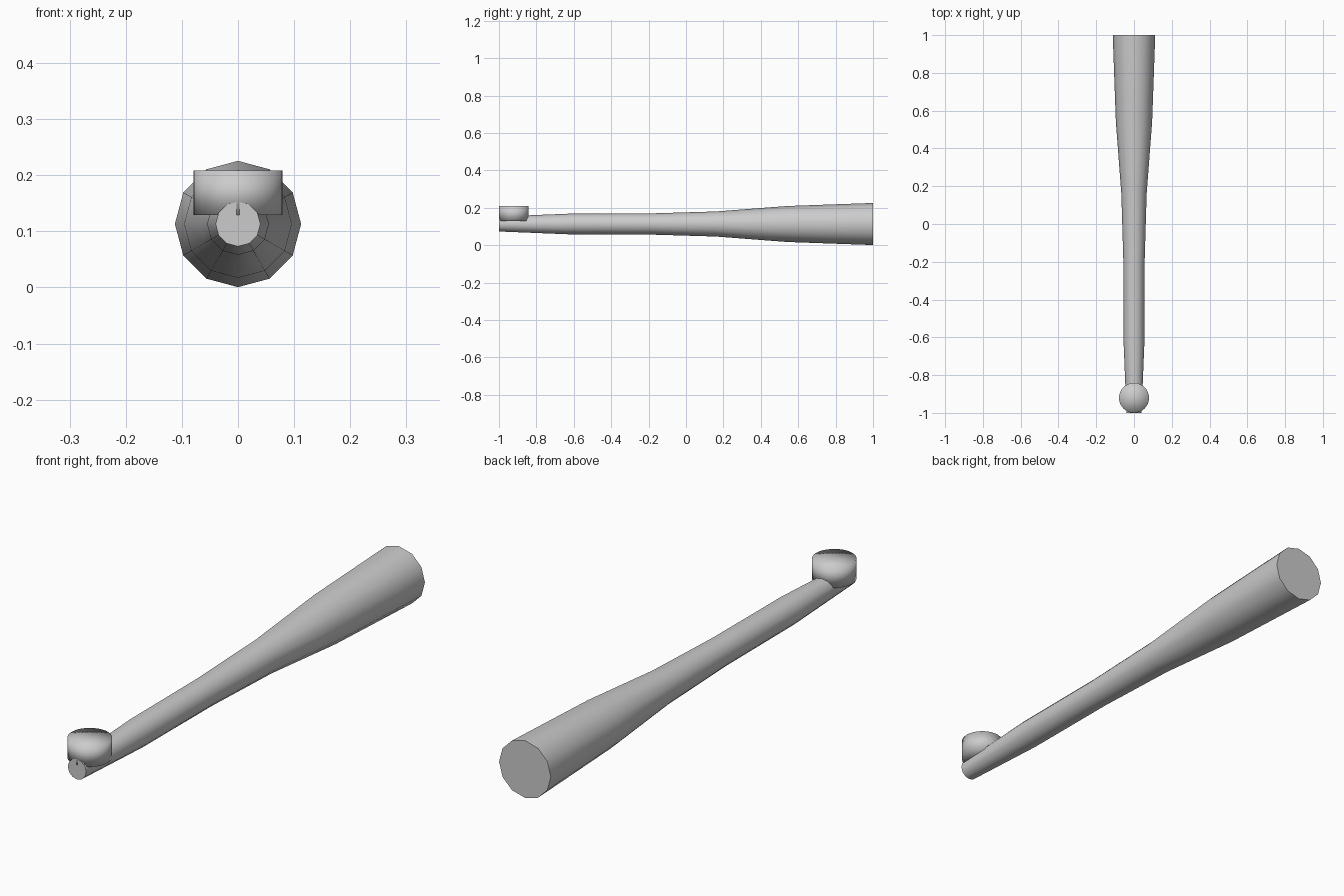
import bpy, bmesh, math

if "Cube" in bpy.data.objects:
    bpy.data.objects.remove(bpy.data.objects["Cube"])

SIDES = 12
AXIS_Z = 0.113

# (y, radius) stations along the tapered tube
PROFILE = [(-0.9997, 0.04), (-0.63, 0.055), (-0.21, 0.056),
           (0.16, 0.067), (0.54, 0.096), (1.0, 0.1125)]


def add_object(name, bm):
    bmesh.ops.recalc_face_normals(bm, faces=bm.faces)
    mesh = bpy.data.meshes.new(name)
    bm.to_mesh(mesh)
    bm.free()
    obj = bpy.data.objects.new(name, mesh)
    bpy.context.collection.objects.link(obj)
    return obj


# Twelve-sided tube: smooth along its length, flat end caps
bm = bmesh.new()
rings = []
for y, r in PROFILE:
    angles = [2 * math.pi * i / SIDES for i in range(SIDES)]
    rings.append([bm.verts.new((r * math.sin(a), y, AXIS_Z + r * math.cos(a)))
                  for a in angles])
for a, b in zip(rings, rings[1:]):
    for i in range(SIDES):
        j = (i + 1) % SIDES
        bm.faces.new((a[i], a[j], b[j], b[i]))
bm.faces.new(rings[0])
bm.faces.new(rings[-1])
tube = add_object("tube", bm)
bpy.context.view_layer.objects.active = tube
tube.select_set(True)
bpy.ops.object.shade_smooth_by_angle(angle=math.radians(40))

# Short upright drum near the narrow end, shaded smooth all over
bm = bmesh.new()
bmesh.ops.create_cone(bm, cap_ends=True, cap_tris=True, segments=32,
                      radius1=0.0795, radius2=0.0795, depth=0.079)
bmesh.ops.translate(bm, verts=bm.verts, vec=(0, -0.9205, 0.1685))
for f in bm.faces:
    f.smooth = True
add_object("drum", bm)
